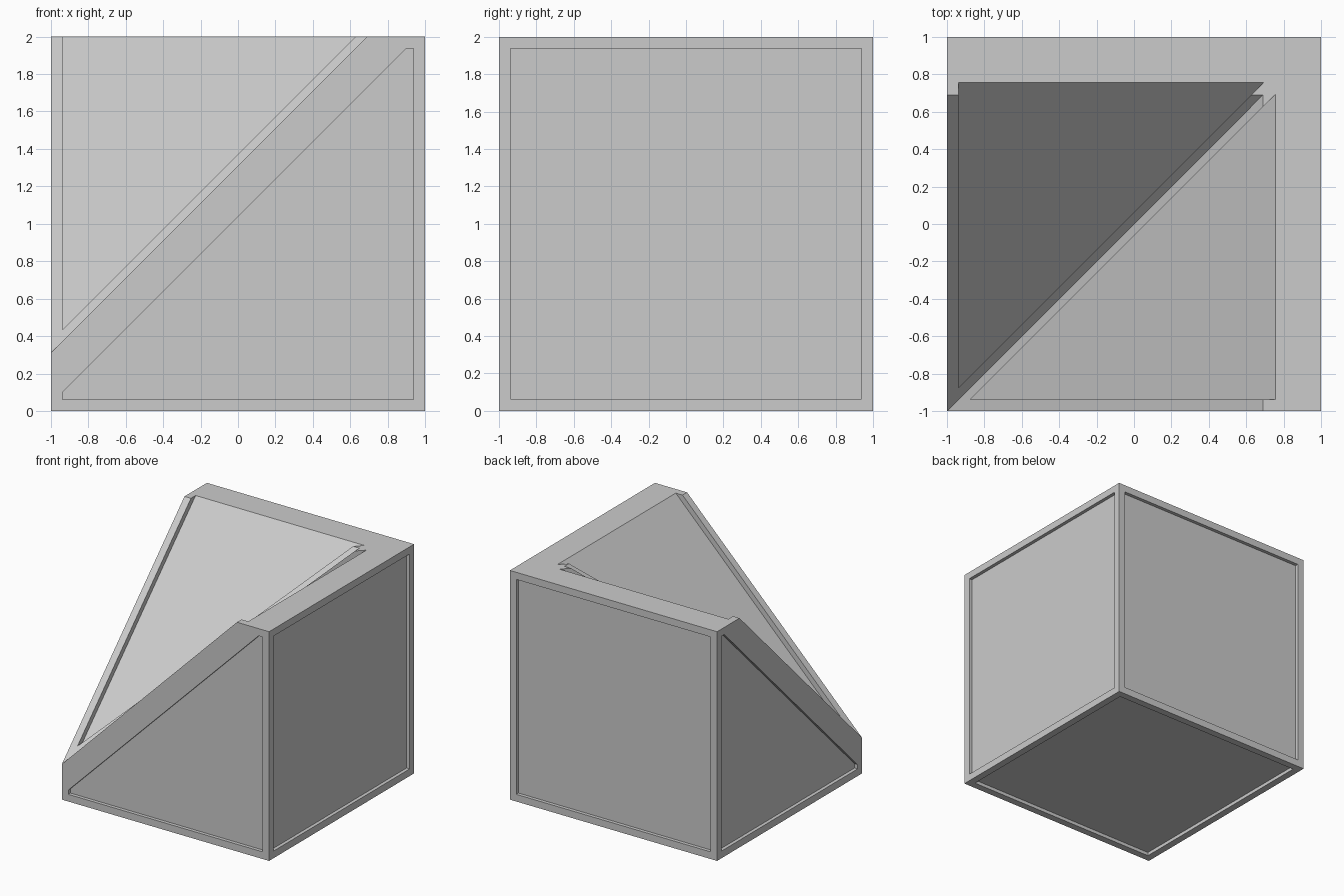
import bpy, bmesh

if "Cube" in bpy.data.objects:
    bpy.data.objects.remove(bpy.data.objects["Cube"])


def hull(name, points):
    """Convex solid through the given points."""
    bm = bmesh.new()
    for p in points:
        bm.verts.new(p)
    bmesh.ops.convex_hull(bm, input=bm.verts)
    bmesh.ops.dissolve_limit(bm, angle_limit=0.001, verts=bm.verts, edges=bm.edges)
    bmesh.ops.recalc_face_normals(bm, faces=bm.faces)
    mesh = bpy.data.meshes.new(name)
    bm.to_mesh(mesh)
    bm.free()
    obj = bpy.data.objects.new(name, mesh)
    bpy.context.collection.objects.link(obj)
    return obj


def cut(target, points):
    """Subtract a convex solid from the target."""
    cutter = hull("cutter", points)
    cutter.hide_render = True
    mod = target.modifiers.new("cut", 'BOOLEAN')
    mod.operation, mod.solver, mod.object = 'DIFFERENCE', 'EXACT', cutter
    bpy.context.view_layer.objects.active = target
    bpy.ops.object.modifier_apply(modifier=mod.name)
    bpy.data.objects.remove(cutter)


def swap(points):
    """Mirror across the x = y diagonal."""
    return [(y, x, z) for x, y, z in points]


RISE, SLOPE_DEPTH, IN, D = 1.31, 0.065, 0.9375, 0.03

# cube body
block = hull("inner_corner_block",
             [(x, y, z) for x in (-1, 1) for y in (-1, 1) for z in (0, 2)])

# valley formed by two 45 degree slopes
t = 3 - RISE
cut(block, [(-2, -2, RISE - 2), (-2, -2, 3), (t, -2, 3), (t, t, 3), (-2, t, 3)])

# recessed panel on each slope, open at the top
plan = [(-IN, 0.0625 - IN), (-IN, 0.95), (0.95 - 0.0625, 0.95)]
slope = [(x, y, y + RISE + dz) for x, y in plan for dz in (-SLOPE_DEPTH, 0.5)]
cut(block, slope)
cut(block, swap(slope))

# recessed triangular panels on the front and left
tri = [(-IN, 0.0625), (IN, 0.0625), (IN, 1.9375), (0.9, 1.9375), (-IN, 0.1)]
side = [(x, y, z) for x, z in tri for y in (-1 + D, -1.2)]
cut(block, side)
cut(block, swap(side))

# recessed square panels on the back, right and bottom
square = [(x, y, z) for x in (-IN, IN) for z in (0.0625, 1.9375) for y in (1 - D, 1.2)]
cut(block, square)
cut(block, swap(square))
cut(block, [(x, y, z) for x in (-IN, IN) for y in (-IN, IN) for z in (-0.2, D)])
